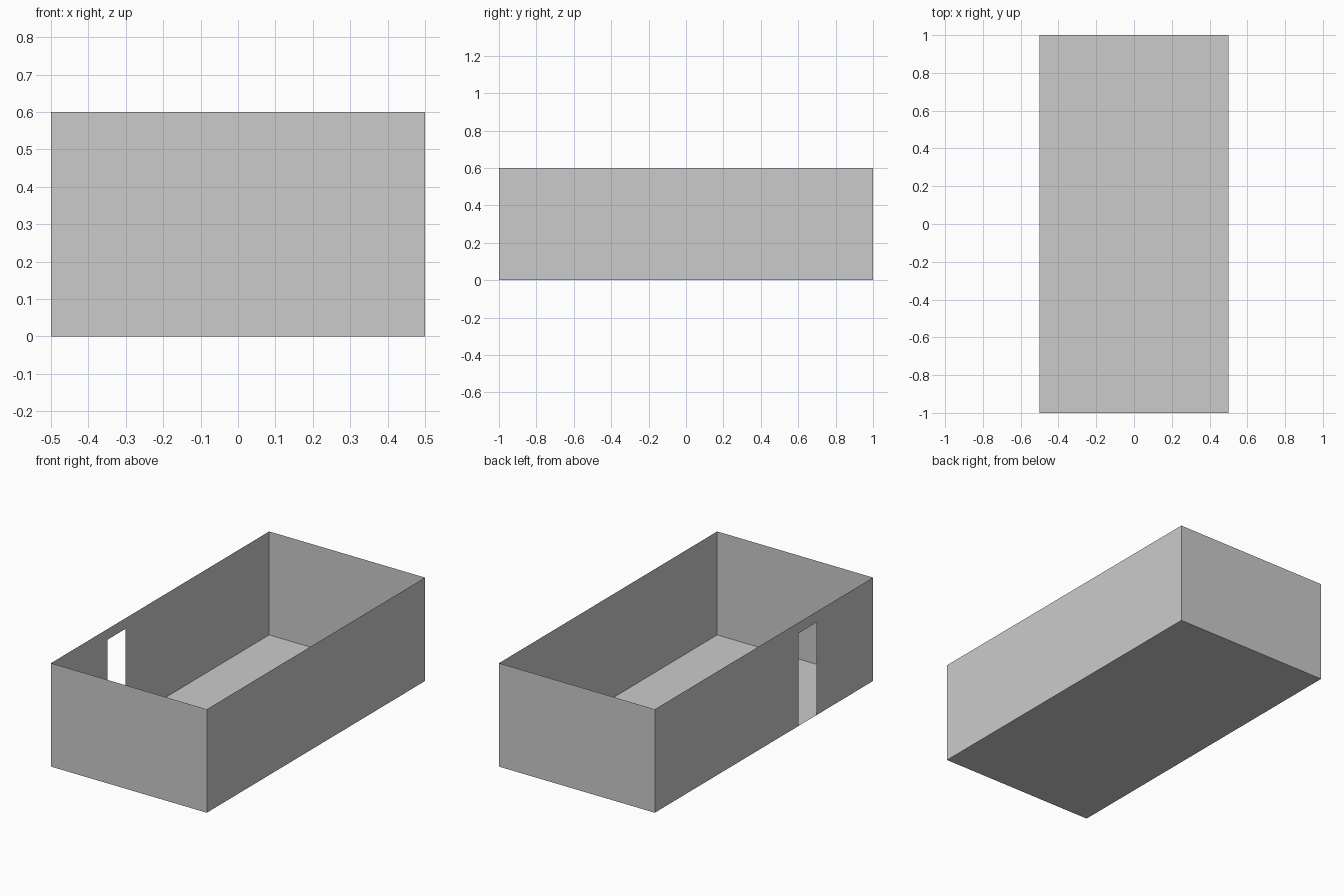
import bpy

if "Cube" in bpy.data.objects:
    bpy.data.objects.remove(bpy.data.objects["Cube"])

W, L, H = 0.5, 1.0, 0.6           # half width, half length, wall height
DOOR_Y0, DOOR_Y1, DOOR_H = -0.482, -0.317, 0.538


def sheet(name, outlines):
    """Make a paper-thin object from one or more quads."""
    verts = [v for quad in outlines for v in quad]
    faces = [range(i, i + len(q)) for i, q in zip(range(0, len(verts), 4), outlines)]
    mesh = bpy.data.meshes.new(name)
    mesh.from_pydata(verts, [], [tuple(f) for f in faces])
    obj = bpy.data.objects.new(name, mesh)
    bpy.context.collection.objects.link(obj)
    return obj


def wall(a, b):
    """Upright quad between two floor points."""
    return [(*a, 0), (*b, 0), (*b, H), (*a, H)]


# Floor
sheet("floor", [[(-W, -L, 0), (W, -L, 0), (W, L, 0), (-W, L, 0)]])

# Plain walls
sheet("front_wall", [wall((-W, -L), (W, -L))])
sheet("right_wall", [wall((W, -L), (W, L))])
sheet("back_wall", [wall((W, L), (-W, L))])

# Left wall with a doorway: one outline running around the opening
profile = [(L, 0), (DOOR_Y1, 0), (DOOR_Y1, DOOR_H), (DOOR_Y0, DOOR_H),
           (DOOR_Y0, 0), (-L, 0), (-L, H), (L, H)]
mesh = bpy.data.meshes.new("left_wall_with_doorway")
mesh.from_pydata([(-W, y, z) for y, z in profile], [], [tuple(range(len(profile)))])
bpy.context.collection.objects.link(bpy.data.objects.new("left_wall_with_doorway", mesh))
